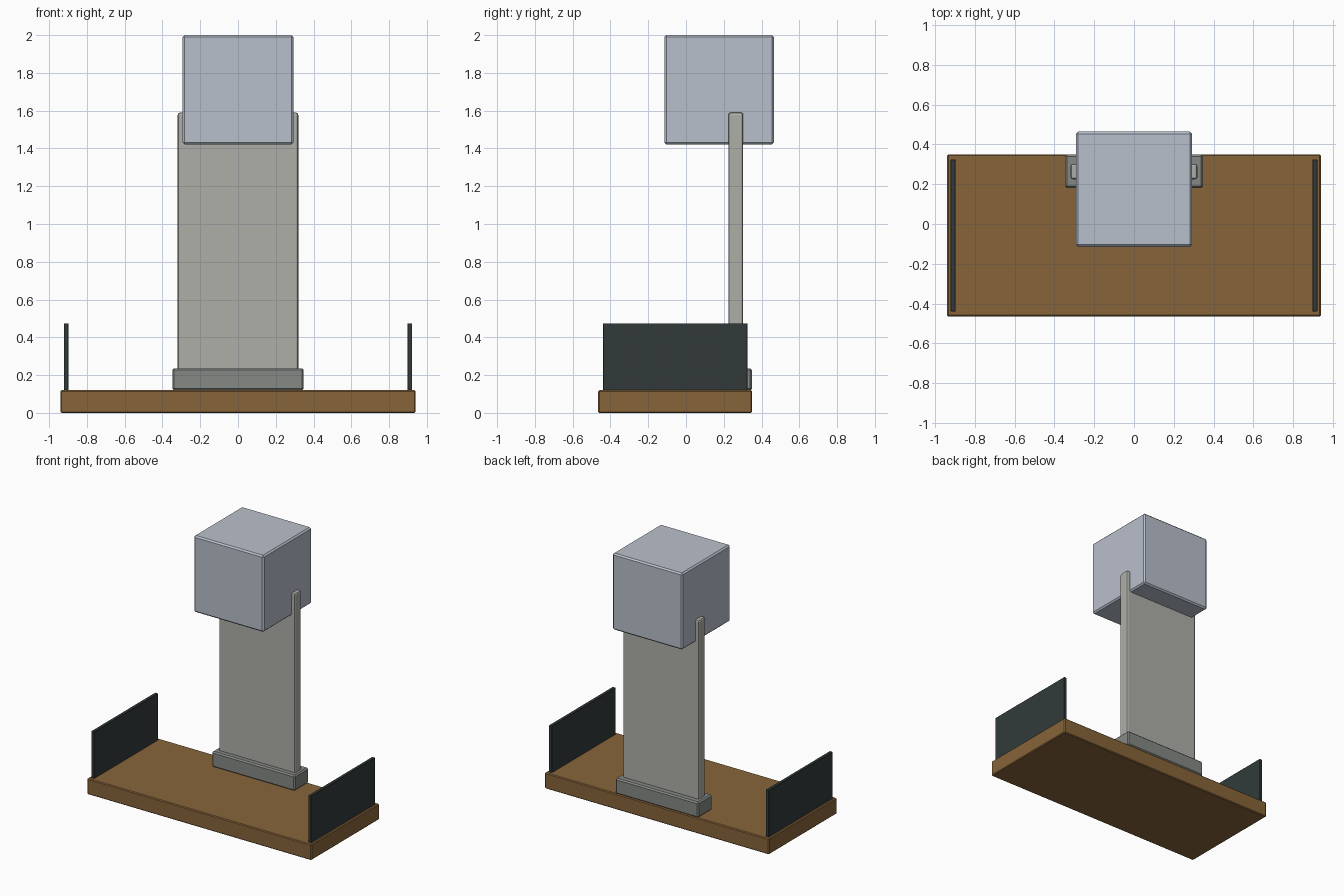
import bpy
import bmesh

if "Cube" in bpy.data.objects:
    bpy.data.objects.remove(bpy.data.objects["Cube"])


def material(name, rgb):
    m = bpy.data.materials.new(name)
    m.diffuse_color = (*rgb, 1.0)
    m.use_nodes = True
    m.node_tree.nodes["Principled BSDF"].inputs["Base Color"].default_value = m.diffuse_color
    return m


wood = material("brown wood", (0.245, 0.130, 0.042))
dark = material("dark slate", (0.032, 0.042, 0.042))
grey = material("mid grey", (0.235, 0.250, 0.232))
stone = material("pale stone", (0.430, 0.430, 0.395))
blue = material("pale blue grey", (0.485, 0.525, 0.600))


def box(name, xs, ys, zs, mat, bevel=0.0, segments=1):
    """Box between the given limits with optional softened edges."""
    mesh = bpy.data.meshes.new(name)
    obj = bpy.data.objects.new(name, mesh)
    bpy.context.collection.objects.link(obj)
    bm = bmesh.new()
    bmesh.ops.create_cube(bm, size=1)
    for v in bm.verts:
        for i, (lo, hi) in enumerate((xs, ys, zs)):
            v.co[i] = lo if v.co[i] < 0 else hi
    if bevel:
        bmesh.ops.bevel(bm, geom=bm.edges[:], offset=bevel, segments=segments,
                        profile=0.5, affect='EDGES')
    bm.to_mesh(mesh)
    bm.free()
    mesh.materials.append(mat)
    return obj


# Wooden slab
box("base_slab", (-0.94, 0.94), (-0.465, 0.35), (0, 0.12), wood, 0.006)

# Upright end panels
for side, s in (("left", -1), ("right", 1)):
    box(side + "_end_panel", sorted((s * 0.898, s * 0.922)), (-0.44, 0.325),
        (0.115, 0.474), dark, 0.002)

# Foot block, upright board and the cube head it passes through
box("foot_block", (-0.348, 0.348), (0.182, 0.35), (0.118, 0.236), grey, 0.01)
box("upright_board", (-0.319, 0.319), (0.225, 0.303), (0.22, 1.59), stone, 0.012, 2)
box("cube_head", (-0.293, 0.293), (-0.115, 0.465), (1.42, 2.0), blue, 0.011)
